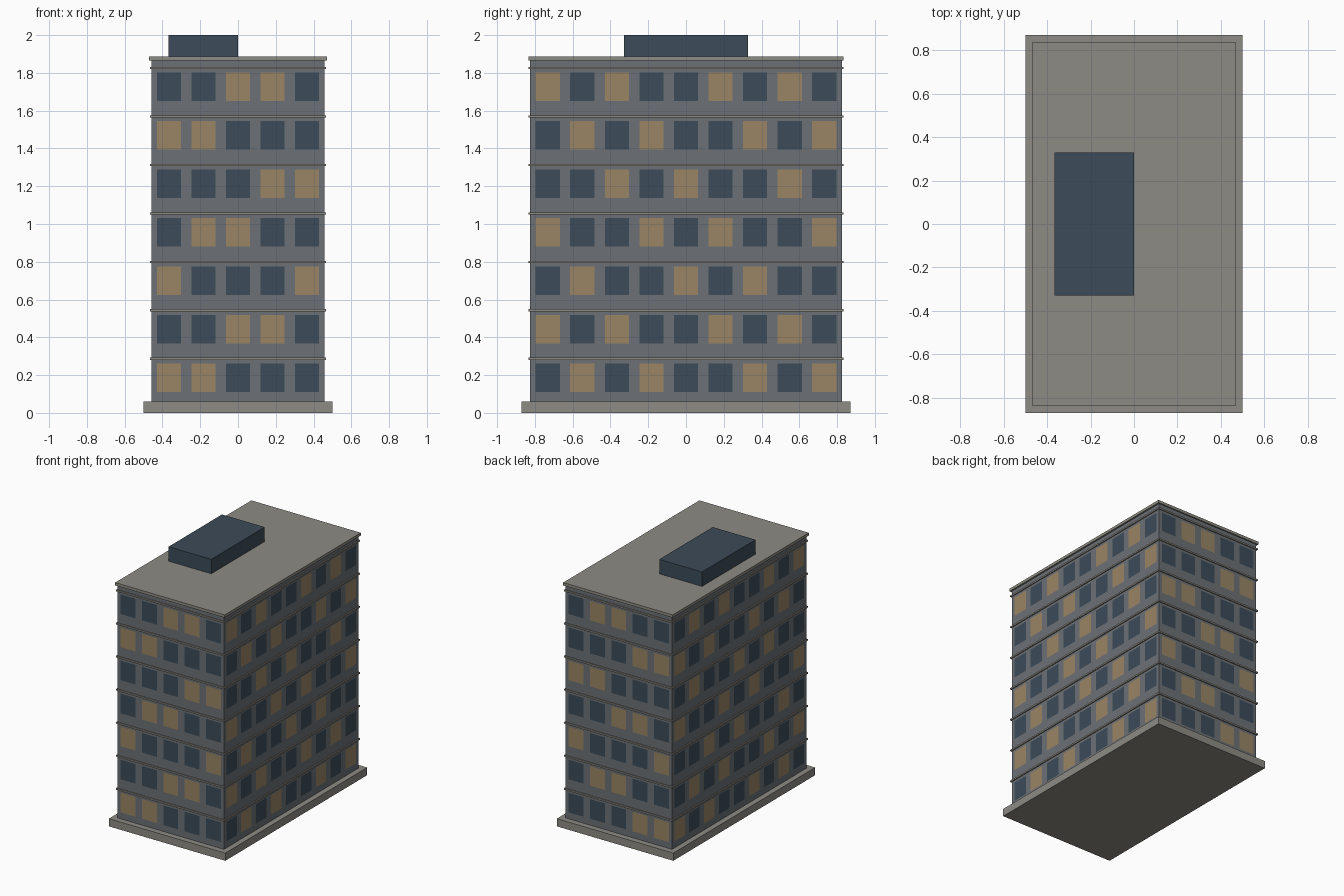
import bpy, bmesh
from mathutils import Vector

old = bpy.data.objects.get("Cube")
if old:
    bpy.data.objects.remove(old, do_unlink=True)


def material(name, rgb):
    m = bpy.data.materials.new(name)
    m.use_nodes = True
    m.diffuse_color = (*rgb, 1)
    m.node_tree.nodes["Principled BSDF"].inputs["Base Color"].default_value = (*rgb, 1)
    return m


wall = material("wall grey", (0.15, 0.165, 0.18))
dark = material("dark window", (0.045, 0.07, 0.1))
lit = material("lit window", (0.32, 0.235, 0.13))
stone = material("pale stone", (0.27, 0.26, 0.23))
plant = material("slate blue", (0.045, 0.07, 0.1))


def box_mesh(lo, hi):
    lo, hi = Vector(lo), Vector(hi)
    bm = bmesh.new()
    bmesh.ops.create_cube(bm, size=1)
    bmesh.ops.scale(bm, vec=hi - lo, verts=bm.verts)
    bmesh.ops.translate(bm, vec=(lo + hi) / 2, verts=bm.verts)
    return bm


def finish(name, bm, *mats):
    mesh = bpy.data.meshes.new(name)
    bm.to_mesh(mesh)
    bm.free()
    for m in mats:
        mesh.materials.append(m)
    ob = bpy.data.objects.new(name, mesh)
    bpy.context.collection.objects.link(ob)
    return ob


def slab(name, hx, hy, z0, z1, mat):
    finish(name, box_mesh((-hx, -hy, z0), (hx, hy, z1)), mat)


FLOORS, STOREY = 7, 0.2567
BAY, WIN_W, WIN_H, FIRST = 0.183, 0.128, 0.152, 0.186
COLS = {0: 5, 1: 9}          # window columns along x and along y
HX, HY, BASE, TOP = 0.457, 0.825, 0.06, 1.866

# Tower walls, cut along every window edge so the panes lie flush
bm = box_mesh((-HX, -HY, BASE), (HX, HY, TOP))
cuts = []
for axis, count in COLS.items():
    cuts += [(axis, (i - (count - 1) / 2) * BAY, WIN_W) for i in range(count)]
cuts += [(2, FIRST + f * STOREY, WIN_H) for f in range(FLOORS)]
for axis, centre, width in cuts:
    for side in (-0.5, 0.5):
        co, no = Vector(), Vector()
        co[axis], no[axis] = centre + side * width, 1
        bmesh.ops.bisect_plane(bm, geom=bm.verts[:] + bm.edges[:] + bm.faces[:],
                               plane_co=co, plane_no=no)

# Panes: lit or dark by floor and column
bm.normal_update()
for face in bm.faces:
    if abs(face.normal.z) > 0.5:
        continue
    axis = 0 if abs(face.normal.y) > 0.5 else 1
    c = face.calc_center_median()
    u = c[axis] / BAY + (COLS[axis] - 1) / 2
    v = (c.z - FIRST) / STOREY
    col, floor = round(u), round(v)
    if abs(u - col) < 0.1 and abs(v - floor) < 0.1 and 0 <= col < COLS[axis] and floor < FLOORS:
        if axis == 0:
            glowing = (col + 3 * floor) % 5 < 2
        else:
            glowing = (col + floor) % 5 in (1, 3)
        face.material_index = 2 if glowing else 1
finish("tower_walls", bm, wall, dark, lit)

# Plinth, floor bands, roof slab and rooftop plant room
slab("plinth", 0.5, 0.87, 0, BASE, stone)
for f in range(FLOORS):
    z = 0.286 + f * STOREY
    slab(f"floor_band_{f + 1}", HX + 0.008, HY + 0.008, z - 0.006, z + 0.006, stone)
slab("roof_slab", 0.47, 0.835, TOP, 1.888, stone)
finish("plant_room", box_mesh((-0.367, -0.328, 1.888), (0, 0.328, 2)), plant)
